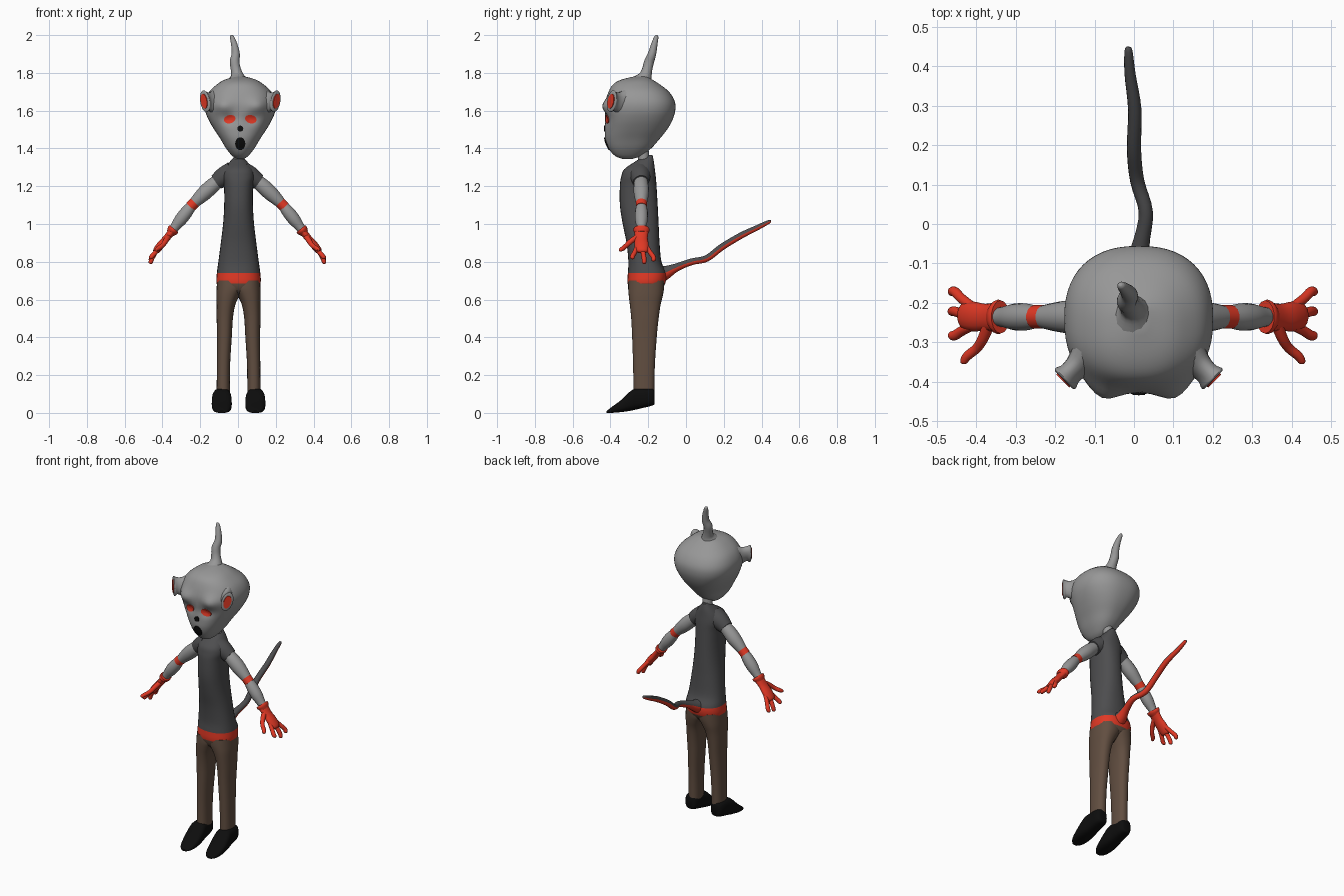
import bpy, bmesh, math
from mathutils import Vector
from mathutils.bvhtree import BVHTree

cube = bpy.data.objects.get("Cube")
if cube:
    bpy.data.objects.remove(cube, do_unlink=True)


def material(name, r, g, b):
    m = bpy.data.materials.new(name)
    m.use_nodes = True
    m.diffuse_color = (r, g, b, 1)
    m.node_tree.nodes["Principled BSDF"].inputs["Base Color"].default_value = (r, g, b, 1)
    return m


SKIN = material("grey skin", .31, .31, .31)
SHIRT = material("dark grey shirt", .075, .075, .078)
RED = material("red", .75, .04, .018)
BROWN = material("brown trousers", .12, .076, .052)
BLACK = material("black", .004, .004, .004)


def spline(rows, steps=4):
    """Catmull-Rom interpolation through rows of numbers."""
    out = []
    for i in range(len(rows) - 1):
        a, b, c, d = (rows[max(i - 1, 0)], rows[i], rows[i + 1], rows[min(i + 2, len(rows) - 1)])
        for k in range(steps):
            t = k / steps
            out.append([q + .5 * t * (r - p + t * (2 * p - 5 * q + 4 * r - s + t * (3 * (q - r) + s - p)))
                        for p, q, r, s in zip(a, b, c, d)])
    return out + [list(rows[-1])]


def skin(name, rings, mats, rule=None):
    """Join rings of points into a closed smooth mesh, coloured by a face rule."""
    bm = bmesh.new()
    loops = [[bm.verts.new(p) for p in ring] for ring in rings]
    n = len(loops[0])
    for a, b in zip(loops, loops[1:]):
        for i in range(n):
            j = (i + 1) % n
            bm.faces.new((a[i], a[j], b[j], b[i]))
    bm.faces.new(loops[0])
    bm.faces.new(loops[-1])
    bmesh.ops.recalc_face_normals(bm, faces=bm.faces)
    for f in bm.faces:
        f.smooth = True
        f.normal_update()
        if rule:
            f.material_index = rule(f.calc_center_median(), f.normal)
    me = bpy.data.meshes.new(name)
    bm.to_mesh(me)
    bm.free()
    for m in mats:
        me.materials.append(m)
    me.set_sharp_from_angle(angle=math.radians(50))
    ob = bpy.data.objects.new(name, me)
    bpy.context.collection.objects.link(ob)
    return ob


def loft(rows, cx=0, along="z", power=.85, sides=28):
    """Rings from rows of position, half width, low, high and optional x shift."""
    rings = []
    for t, hw, lo, hi, dx in spline([tuple(r) + (0,) * (5 - len(r)) for r in rows]):
        ring = []
        for i in range(sides):
            a = 2 * math.pi * i / sides
            c, s = (math.copysign(abs(v) ** power, v) for v in (math.cos(a), math.sin(a)))
            x, v = cx + dx + hw * c, (lo + hi) / 2 + (hi - lo) / 2 * s
            ring.append(Vector((x, v, t) if along == "z" else (x, t, v)))
        rings.append(ring)
    return rings


def tube(points, ref=(0, 1, 0), widen=1, sides=14):
    """Rings along a path of x, y, z, radius; widened along the ref direction."""
    path = spline(points)
    pos = [Vector(p[:3]) for p in path]
    rings = []
    for i, p in enumerate(path):
        tan = (pos[min(i + 1, len(pos) - 1)] - pos[max(i - 1, 0)]).normalized()
        side = Vector(ref)
        side = (side - tan * side.dot(tan)).normalized()
        up = tan.cross(side)
        rings.append([pos[i] + p[3] * (side * widen * math.cos(a) + up * math.sin(a))
                      for a in (2 * math.pi * k / sides for k in range(sides))])
    return rings


# Head with brow ridges and eye sockets
HX = .012


def sculpt(p):
    if p.y < -.25:
        x = abs(p.x - HX)
        brow = math.exp(-((x - .095) / .05) ** 2 - ((p.z - 1.625) / .04) ** 2)
        socket = math.exp(-((x - .055) / .035) ** 2 - ((p.z - 1.555) / .03) ** 2)
        p.y += .015 * socket - .03 * brow
    return p


head_rows = [(1.343, .015, -.33, -.29), (1.36, .042, -.375, -.24), (1.4, .075, -.41, -.185),
             (1.45, .105, -.428, -.14), (1.5, .138, -.43, -.1), (1.55, .167, -.43, -.072),
             (1.6, .186, -.428, -.057), (1.65, .187, -.425, -.06), (1.7, .165, -.41, -.09),
             (1.74, .122, -.385, -.14), (1.765, .08, -.34, -.18), (1.782, .02, -.27, -.21)]
head = skin("head", [[sculpt(p) for p in r] for r in loft(head_rows, HX, sides=56)], [SKIN])
tree = BVHTree.FromPolygons([v.co for v in head.data.vertices],
                            [tuple(f.vertices) for f in head.data.polygons])


def face_plate(name, x, z, rx, rz, tilt, mat):
    """Thin plate that follows the front of the head."""
    rings = []
    for k, lift in ((1, .003), (1, -.005), (.7, -.005), (.35, -.005), (.05, -.005)):
        ring = []
        for i in range(20):
            a = 2 * math.pi * i / 20
            u, w = k * rx * math.cos(a), k * rz * math.sin(a)
            px = x + u * math.cos(tilt) - w * math.sin(tilt)
            pz = z + u * math.sin(tilt) + w * math.cos(tilt)
            hit = tree.ray_cast(Vector((px, -1, pz)), Vector((0, 1, 0)))[0]
            ring.append(Vector((px, (hit.y if hit else -.4) + lift, pz)))
        rings.append(ring)
    skin(name, rings, [mat])


face_plate("nose", HX, 1.505, .016, .016, 0, BLACK)
face_plate("mouth", HX, 1.425, .027, .034, 0, BLACK)

# Horn and neck
skin("horn", tube([(-.002, -.23, 1.75, .06), (-.004, -.215, 1.785, .035), (-.012, -.205, 1.82, .027),
                   (-.018, -.195, 1.86, .026), (-.012, -.18, 1.9, .022), (-.02, -.168, 1.95, .017),
                   (-.032, -.157, 1.99, .011), (-.034, -.154, 2, .004)]), [SKIN])
skin("neck", tube([(.005, -.22, 1.3, .03), (.008, -.23, 1.42, .03)]), [SKIN])

# Torso: trousers seat, belt and shirt in one skin
torso_rows = [(.61, .03, -.24, -.18), (.64, .09, -.29, -.14), (.685, .116, -.309, -.11),
              (.74, .115, -.308, -.105), (.8, .107, -.305, -.13), (.9, .094, -.315, -.14),
              (1, .082, -.335, -.145), (1.1, .076, -.35, -.15), (1.2, .077, -.35, -.156),
              (1.25, .085, -.343, -.16), (1.29, .076, -.327, -.165), (1.33, .046, -.27, -.17),
              (1.365, .014, -.215, -.177)]
skin("torso", loft(torso_rows, .003), [SHIRT, RED, BROWN],
     lambda c, n: 2 if c.z < .685 else 1 if c.z < .74 else 0)

# Tail, dark above and red below
skin("tail", tube([(.005, -.17, .725, .06), (.008, -.11, .742, .038), (.018, -.05, .77, .022),
                   (.03, .03, .80, .018), (.008, .11, .818, .018), (0, .19, .878, .018),
                   (.002, .29, .938, .017), (-.01, .38, .982, .014), (-.014, .44, 1.012, .01),
                   (-.014, .45, 1.016, .003)], ref=(1, 0, 0)),
     [SHIRT, RED], lambda c, n: 1 if n.z < 0 else 0)

# Paired parts
for s, side in ((1, "left"), (-1, "right")):
    def limb(name, points, mats, widen=1, ref=(0, 1, 0), cx=-.003, rule=None):
        skin(side + "_" + name, tube([(cx + s * x, y, z, r) for x, y, z, r in points],
                                     ref, widen), mats, rule)

    # Face: eyes and cupped ears
    face_plate(side + "_eye", HX + s * .056, 1.555, .031, .022, -s * .25, RED)
    tilt = (0, .4, 1)
    limb("ear", [(.12, -.32, 1.64, .05), (.15, -.355, 1.645, .034), (.172, -.378, 1.65, .029),
                 (.186, -.392, 1.65, .035), (.19, -.396, 1.65, .03)], [SKIN], 1.7, tilt, HX)
    limb("ear_inside", [(.184, -.39, 1.65, .023), (.193, -.399, 1.65, .022)], [RED], 1.8, tilt, HX)

    # Arm with short sleeve and elbow band
    limb("sleeve", [(.03, -.245, 1.265, .065), (.07, -.242, 1.25, .055),
                    (.112, -.238, 1.222, .043)], [SHIRT])
    limb("upper_arm", [(.09, -.238, 1.238, .034), (.13, -.238, 1.205, .04), (.17, -.236, 1.168, .041),
                       (.21, -.236, 1.13, .034), (.24, -.236, 1.1, .026)], [SKIN])
    limb("elbow_band", [(.225, -.236, 1.115, .03), (.238, -.236, 1.102, .03),
                        (.25, -.236, 1.09, .03)], [RED])
    limb("forearm", [(.24, -.236, 1.1, .027), (.27, -.236, 1.062, .034), (.3, -.236, 1.024, .034),
                     (.33, -.236, .985, .026), (.355, -.236, .95, .022)], [SKIN])

    # Glove: cuff, palm, three fingers and thumb
    limb("glove_cuff", [(.336, -.236, .975, .03), (.344, -.236, .965, .031),
                        (.356, -.236, .95, .022)], [RED], 1.4)
    limb("glove_palm", [(.345, -.236, .962, .021), (.375, -.237, .925, .019), (.405, -.235, .89, .021),
                        (.43, -.233, .858, .018), (.436, -.233, .848, .008)], [RED], 1.8)
    for name, y0, y1, tip in (("back", -.208, -.172, .808), ("middle", -.233, -.222, .795),
                              ("front", -.26, -.283, .82)):
        limb(name + "_finger", [(.41, y0, .88, .012), (.434, (y0 + y1) / 2, .85, .0125),
                                (.452, y1, .82 + (tip - .8) / 2, .0125), (.46, y1, tip, .011),
                                (.462, y1, tip - .006, .004)], [RED])
    limb("thumb", [(.365, -.252, .935, .016), (.38, -.29, .91, .014), (.396, -.315, .887, .0125),
                   (.42, -.335, .87, .012), (.43, -.35, .862, .009), (.431, -.354, .86, .003)],
         [RED], ref=(0, 0, 1))

    # Trouser leg
    leg_rows = [(.1, .035, -.278, -.168, .081), (.25, .035, -.28, -.165, .08),
                (.4, .039, -.285, -.155, .075), (.5, .043, -.29, -.145, .073),
                (.57, .049, -.297, -.135, .067), (.62, .061, -.303, -.123, .056),
                (.66, .073, -.306, -.116, .043), (.7, .073, -.304, -.115, .041)]
    skin(side + "_trouser_leg", loft([r[:4] + (s * r[4],) for r in leg_rows], .003), [BROWN])

    # Shoe, pointed and sloping to the toe
    shoe_rows = [(-.42, .018, .0, .01), (-.395, .04, .0, .03), (-.345, .052, .004, .067),
                 (-.29, .052, .012, .118), (-.255, .047, .02, .13), (-.2, .043, .033, .13),
                 (-.175, .034, .04, .126), (-.167, .022, .046, .115)]
    skin(side + "_shoe", loft(shoe_rows, .003 + s * .089, "y", .7), [BLACK])
